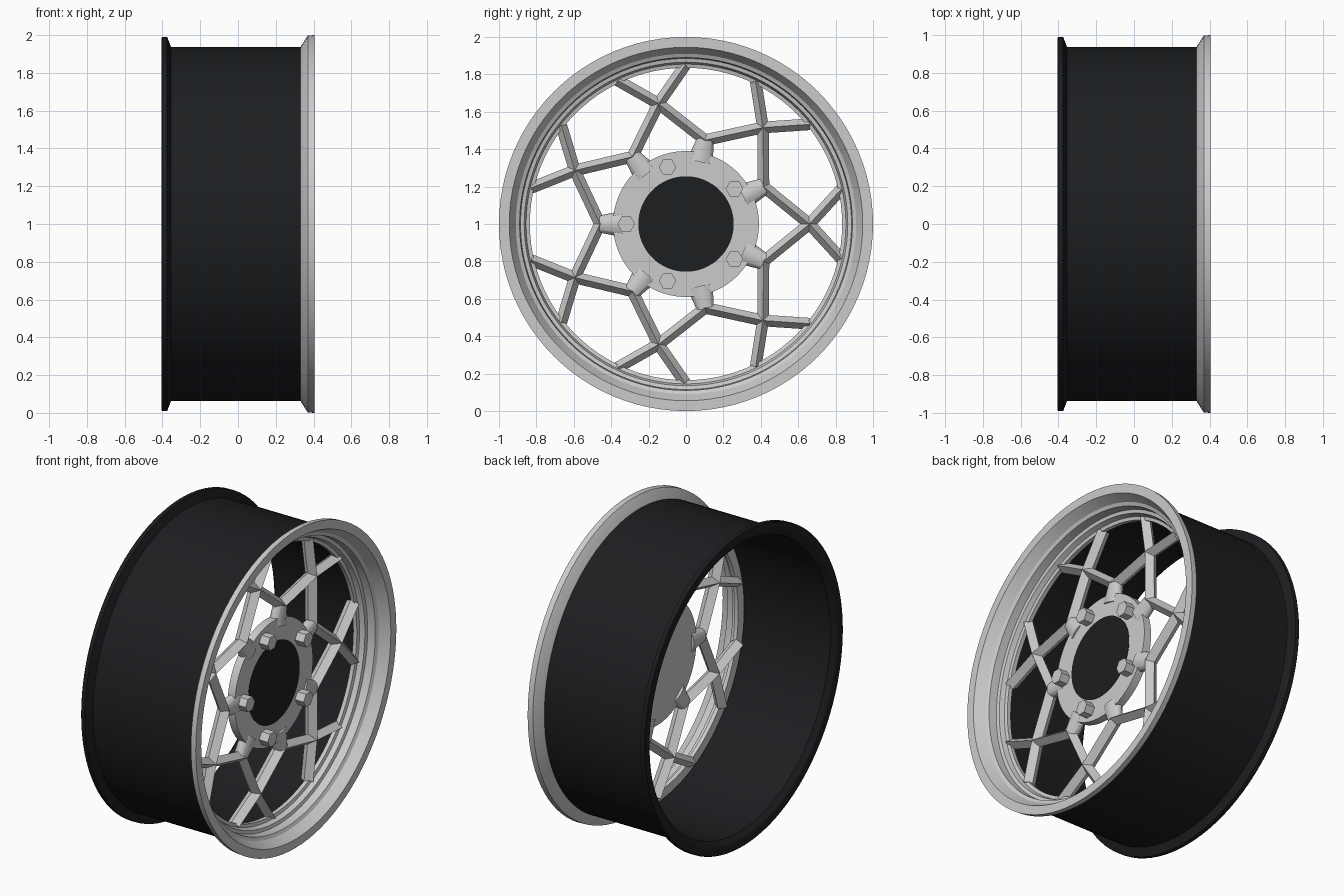
import bpy, bmesh
from math import cos, sin, pi, radians
from mathutils import Vector

if "Cube" in bpy.data.objects:
    bpy.data.objects.remove(bpy.data.objects["Cube"])

black = bpy.data.materials.new("black_paint")
black.diffuse_color = (0.012, 0.013, 0.015, 1)
black.use_nodes = True
black.node_tree.nodes["Principled BSDF"].inputs["Base Color"].default_value = black.diffuse_color


def finish(name, bm, mat=None, smooth=True):
    bmesh.ops.recalc_face_normals(bm, faces=bm.faces)
    me = bpy.data.meshes.new(name)
    bm.to_mesh(me)
    bm.free()
    ob = bpy.data.objects.new(name, me)
    bpy.context.collection.objects.link(ob)
    ob.location.z = 1
    if mat:
        me.materials.append(mat)
    if smooth:
        bpy.ops.object.select_all(action='DESELECT')
        ob.select_set(True)
        bpy.context.view_layer.objects.active = ob
        bpy.ops.object.shade_smooth_by_angle(angle=radians(20))
    return ob


def lathe(name, profile, mat=None, n=96):
    """Closed (x, radius) profile spun round the x axis."""
    bm = bmesh.new()
    rings = [[bm.verts.new((x, r * cos(2 * pi * i / n), r * sin(2 * pi * i / n)))
              for x, r in profile] for i in range(n)]
    m = len(profile)
    for i in range(n):
        a, b = rings[i], rings[(i + 1) % n]
        for j in range(m):
            k = (j + 1) % m
            bm.faces.new((a[j], a[k], b[k], b[j]))
    return finish(name, bm, mat)


def disc(name, x0, x1, r, mat=None, n=96, centre=(0, 0), smooth=True):
    """Solid prism lying along the x axis."""
    bm = bmesh.new()
    ends = [[bm.verts.new((x, centre[0] + r * cos(2 * pi * i / n),
                           centre[1] + r * sin(2 * pi * i / n))) for i in range(n)]
            for x in (x0, x1)]
    for e in ends:
        bm.faces.new(e)
    for i in range(n):
        k = (i + 1) % n
        bm.faces.new((ends[0][i], ends[0][k], ends[1][k], ends[1][i]))
    return finish(name, bm, mat, smooth)


def polar(r, deg):
    return Vector((0, r * cos(radians(deg)), r * sin(radians(deg))))


def bar(bm, a, b, wa, wb, depth, x, n=4):
    """Prism from a to b in the wheel plane, with a ridge facing forward."""
    side = (b - a).normalized().cross(Vector((1, 0, 0)))
    ends = []
    for p, w in ((a, wa), (b, wb)):
        ends.append([bm.verts.new(p + side * w * sin(2 * pi * i / n)
                                  + Vector((x + depth * cos(2 * pi * i / n), 0, 0)))
                     for i in range(n)])
    for e in ends:
        bm.faces.new(e)
    for i in range(n):
        k = (i + 1) % n
        bm.faces.new((ends[0][i], ends[0][k], ends[1][k], ends[1][i]))


# Black barrel, open at the back, with rear flange
lathe("barrel", [(-0.405, 0.985), (-0.40, 0.99), (-0.375, 0.99), (-0.355, 0.938),
                 (0.345, 0.938), (0.345, 0.915), (-0.345, 0.905), (-0.375, 0.905),
                 (-0.40, 0.935), (-0.405, 0.95)], black)

# Stepped front lip
lathe("front_lip", [(0.335, 0.945), (0.37, 0.998), (0.405, 1.0), (0.405, 0.945),
                    (0.345, 0.91), (0.335, 0.89), (0.285, 0.885), (0.28, 0.865),
                    (0.25, 0.855), (0.245, 0.835), (0.22, 0.835), (0.22, 0.895),
                    (0.325, 0.92)])

# Hub plate and black centre cap
disc("hub_plate", 0.20, 0.25, 0.39)
disc("centre_cap", 0.22, 0.252, 0.255, black)

# Seven-fold lattice of ridged spokes
X, W, D = 0.222, 0.031, 0.043
bm = bmesh.new()
for k in range(7):
    t = k * 360 / 7
    node = polar(0.66, t)
    for s in (-1, 1):
        inner = polar(0.46, t + s * 180 / 7)
        bar(bm, inner, node, W, W, D, X)
        bar(bm, node, polar(0.85, t + s * 12.6), W, W, D, X)
finish("spoke_lattice", bm, smooth=False)

# Rounded stubs joining hub and lattice
bm = bmesh.new()
for k in range(7):
    t = (k + 0.5) * 360 / 7
    bar(bm, polar(0.34, t), polar(0.465, t), 0.07, 0.045, 0.04, X, 16)
finish("spoke_stubs", bm)

# Five hexagonal wheel bolts
for k in range(5):
    p = polar(0.32, 180 + 72 * k)
    disc("wheel_bolt", 0.24, 0.31, 0.047, n=6, centre=(p.y, p.z), smooth=False)
